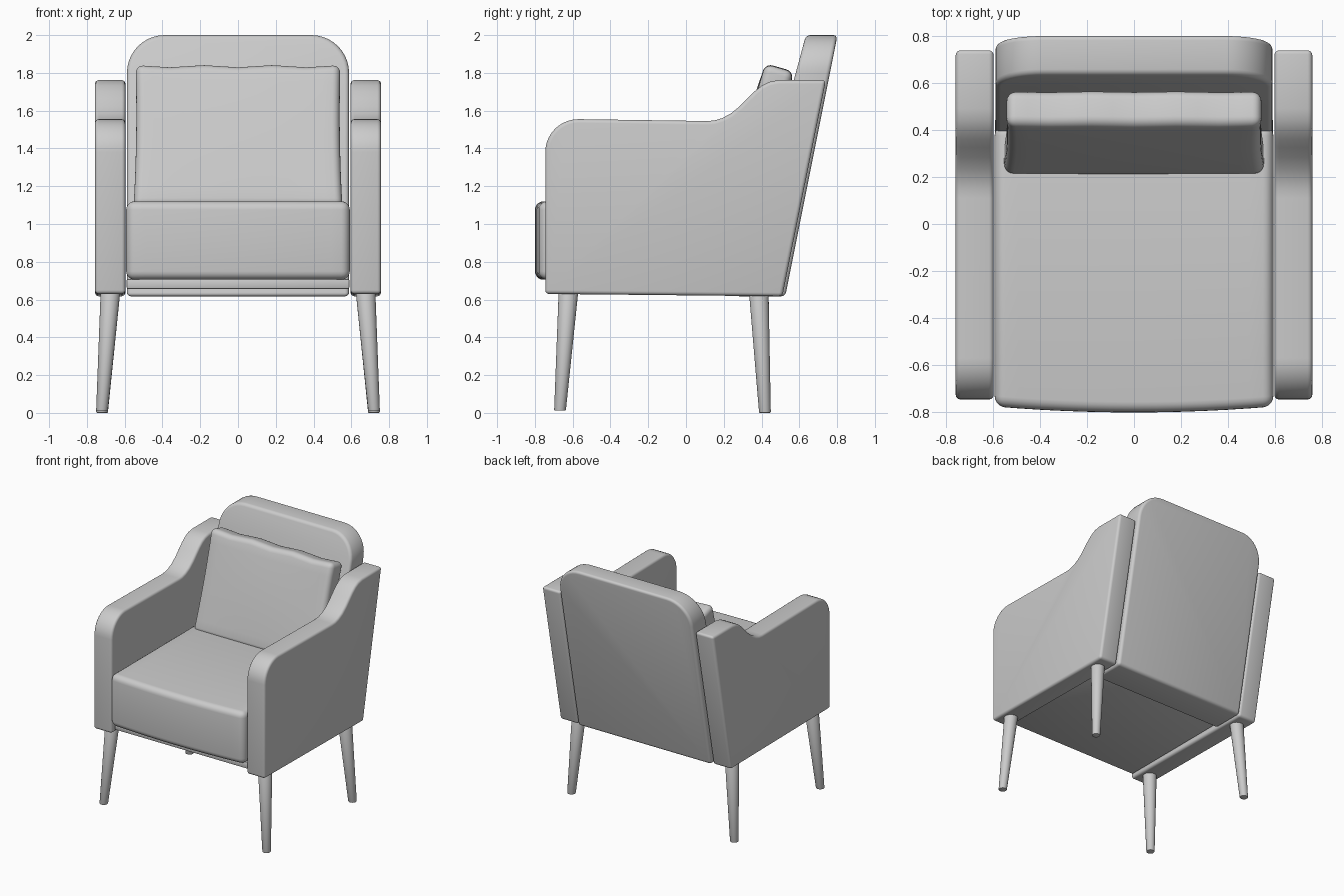
import bpy, bmesh
from math import sin, cos, pi, radians
from mathutils import Vector, Matrix

if "Cube" in bpy.data.objects:
    bpy.data.objects.remove(bpy.data.objects["Cube"])


def finish(name, bm, bevel=0.0, segments=4):
    """Round the hard edges, then turn the bmesh into a smooth shaded object."""
    bmesh.ops.recalc_face_normals(bm, faces=bm.faces[:])
    if bevel:
        hard = [e for e in bm.edges if e.calc_face_angle(0) > radians(40)]
        bmesh.ops.bevel(bm, geom=hard, offset=bevel, segments=segments,
                        profile=0.5, affect='EDGES', clamp_overlap=False)
    me = bpy.data.meshes.new(name)
    bm.to_mesh(me)
    bm.free()
    ob = bpy.data.objects.new(name, me)
    bpy.context.collection.objects.link(ob)
    bpy.ops.object.select_all(action='DESELECT')
    ob.select_set(True)
    bpy.context.view_layer.objects.active = ob
    bpy.ops.object.shade_smooth_by_angle(angle=radians(35))
    return ob


def slab(side_a, side_b):
    """Closed solid between two matching outlines."""
    bm = bmesh.new()
    a = [bm.verts.new(p) for p in side_a]
    b = [bm.verts.new(p) for p in side_b]
    bm.faces.new(a)
    bm.faces.new(b[::-1])
    n = len(a)
    for i in range(n):
        j = (i + 1) % n
        bm.faces.new((a[i], b[i], b[j], a[j]))
    return bm


def box(lo, hi, cuts=(0, 0, 0)):
    """Box with a chosen number of cuts along each axis."""
    lo, hi = Vector(lo), Vector(hi)
    bm = bmesh.new()
    bmesh.ops.create_cube(bm, size=1)
    for v in bm.verts:
        v.co = Vector([lo[i] + (v.co[i] + 0.5) * (hi[i] - lo[i]) for i in range(3)])
    for axis in range(3):
        normal = Vector([float(i == axis) for i in range(3)])
        for k in range(1, cuts[axis] + 1):
            at = lo.lerp(hi, k / (cuts[axis] + 1))
            bmesh.ops.bisect_plane(bm, geom=bm.verts[:] + bm.edges[:] + bm.faces[:],
                                   plane_co=at, plane_no=normal)
    return bm


def arc(cx, cz, r, a0, a1, n=10):
    return [(cx + r * cos(radians(a0 + (a1 - a0) * i / n)),
             cz + r * sin(radians(a0 + (a1 - a0) * i / n))) for i in range(n + 1)]


# Arms: side profile with rounded front and a sweep up to the back
arm_profile = [(-0.745, 0.63)] + arc(-0.57, 1.38, 0.175, 180, 90) + [
    (0.11, 1.545), (0.15, 1.548), (0.19, 1.56), (0.235, 1.583), (0.283, 1.622),
    (0.325, 1.665), (0.36, 1.70), (0.40, 1.732), (0.44, 1.752), (0.49, 1.762),
    (0.741, 1.762), (0.51, 0.617)]
for label, s in (("left", -1), ("right", 1)):
    bm = slab([(s * 0.596, y, z) for y, z in arm_profile],
              [(s * 0.757, y, z) for y, z in arm_profile])
    finish(label + "_arm", bm, 0.02)

# Backrest: leaning slab, rounded upper corners, thicker towards the bottom
outline = [(-0.588, 0.617), (0.588, 0.617)] + arc(0.388, 1.8, 0.2, 0, 90) \
    + arc(-0.388, 1.8, 0.2, 90, 180)
bm = slab([(x, 0.635 - 0.27 * (2 - z), z) for x, z in outline],
          [(x, 0.802 - 0.2 * (2 - z), z) for x, z in outline])
finish("backrest", bm, 0.022)

# Base panel under the seat
finish("seat_base", box((-0.59, -0.72, 0.655), (0.59, 0.45, 0.71)), 0.01, 2)

# Seat cushion with a gently bowed front
bm = box((-0.592, -0.775, 0.705), (0.592, 0.42, 1.12), (11, 0, 0))
for v in bm.verts:
    if v.co.y < 0:
        v.co.y -= 0.025 * (1 - (v.co.x / 0.592) ** 2)
finish("seat_cushion", bm, 0.045, 5)

# Back cushion: pinched sides, wavy top, soft bulge, leaning on the backrest
hx, hy, hz = 0.553, 0.078, 0.388
bm = box((-hx, -hy, -hz), (hx, hy, hz), (11, 0, 7))
for v in bm.verts:
    u, w = v.co.x / hx, v.co.z / hz
    v.co.y *= 1 + 0.15 * (1 - u * u) * (1 - w * w)
    v.co.x *= 1 - 0.015 * (1 - w * w) - 0.01 * (w + 1)
    if w > 0.9:
        v.co.z += 0.006 * cos(3 * pi * u + pi)
bm.transform(Matrix.Translation((0, 0.387, 1.45)) @ Matrix.Rotation(radians(-16), 4, 'X'))
finish("back_cushion", bm, 0.04, 5)

# Legs: splayed tapered cones
for label, top_y, foot_y, foot_z in (("front", -0.622, -0.667, 0.012),
                                     ("back", 0.385, 0.418, 0.0)):
    for side, s in (("left", -1), ("right", 1)):
        rings = []
        for x, y, z, r in ((0.72, foot_y, foot_z, 0.031), (0.675, top_y, 0.645, 0.052)):
            rings.append([(s * x + r * cos(2 * pi * i / 24), y + r * sin(2 * pi * i / 24), z)
                          for i in range(24)])
        finish(label + "_" + side + "_leg", slab(*rings), 0.005, 2)
